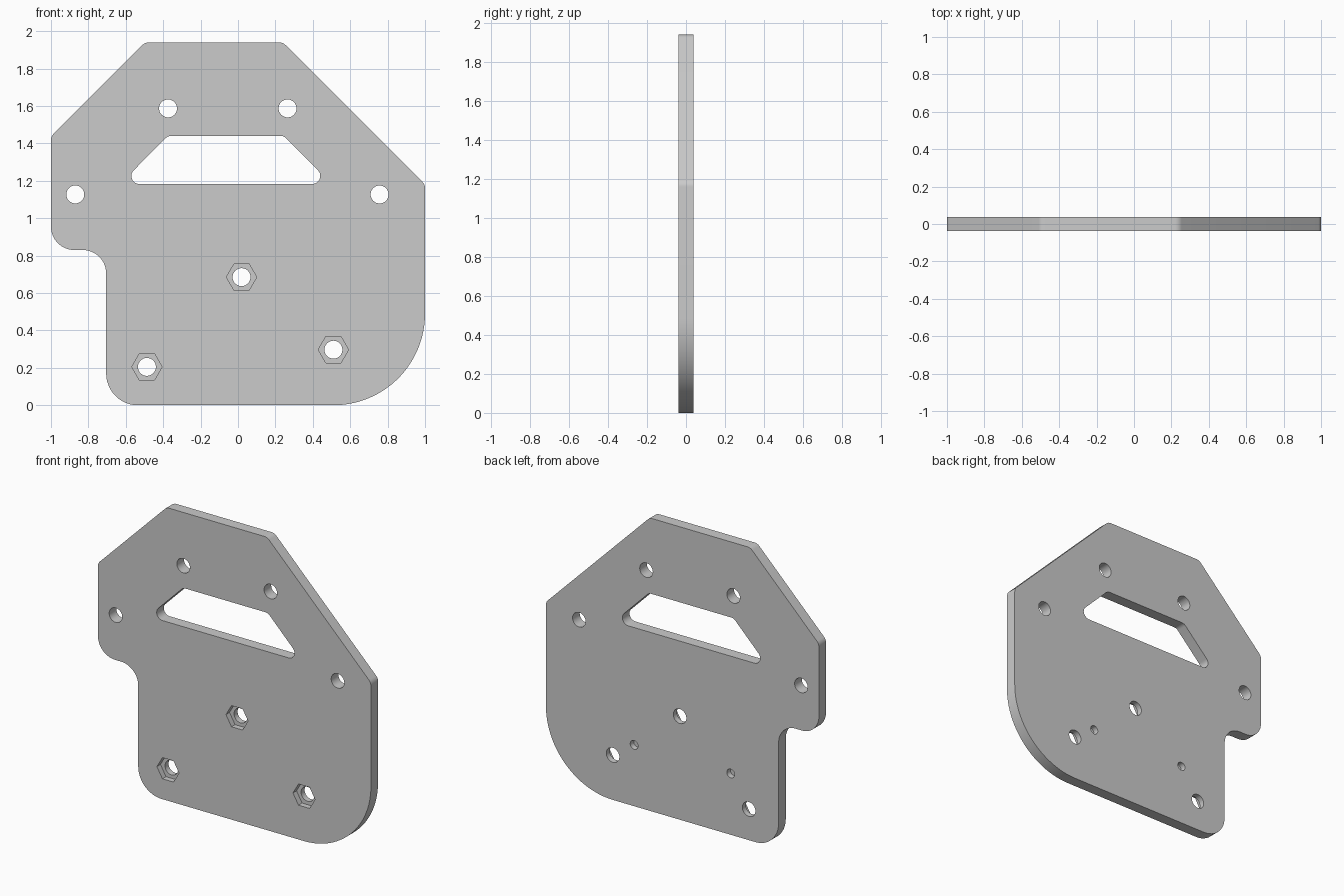
import bpy, bmesh
from math import pi, cos, sin, tan, ceil
from mathutils import Vector

if "Cube" in bpy.data.objects:
    bpy.data.objects.remove(bpy.data.objects["Cube"])

HALF = 0.0375   # half the plate thickness


def rounded(corners):
    """Turn (x, z, radius) corners into a filleted polygon."""
    pts, n = [], len(corners)
    for i, (x, z, r) in enumerate(corners):
        p = Vector((x, z))
        a = (Vector(corners[i - 1][:2]) - p).normalized()
        b = (Vector(corners[(i + 1) % n][:2]) - p).normalized()
        half = a.angle(b) / 2
        centre = p + (a + b).normalized() * (r / sin(half))
        start = p + a * (r / tan(half)) - centre
        end = p + b * (r / tan(half)) - centre
        sweep = start.angle(end)
        steps = max(4, ceil(sweep * (12 if r < 0.3 else 24) / (pi / 2)))
        for k in range(steps + 1):
            t = k / steps
            v = (start * sin((1 - t) * sweep) + end * sin(t * sweep)) / sin(sweep)
            pts.append(centre + v)
    return pts


def ring(x, z, r, n):
    return [(x + r * cos(2 * pi * k / n), z + r * sin(2 * pi * k / n)) for k in range(n)]


def prism(name, pts, y0, y1):
    bm = bmesh.new()
    face = bm.faces.new([bm.verts.new((x, y0, z)) for x, z in pts])
    top = bmesh.ops.extrude_face_region(bm, geom=[face])["geom"]
    bmesh.ops.translate(bm, vec=(0, y1 - y0, 0),
                        verts=[e for e in top if isinstance(e, bmesh.types.BMVert)])
    bmesh.ops.recalc_face_normals(bm, faces=bm.faces)
    mesh = bpy.data.meshes.new(name)
    bm.to_mesh(mesh)
    bm.free()
    ob = bpy.data.objects.new(name, mesh)
    bpy.context.collection.objects.link(ob)
    return ob


# Plate outline
plate = prism("mounting_plate", rounded([
    (-0.497, 1.94, 0.05), (0.24, 1.94, 0.05), (1, 1.18, 0.05), (1, 0, 0.49),
    (-0.705, 0, 0.17), (-0.705, 0.83, 0.125), (-1, 0.83, 0.125), (-1, 1.437, 0.05)]),
    -HALF, HALF)

# Handle window
cutters = [prism("window_cutter", rounded([
    (-0.375, 1.44, 0.043), (0.245, 1.44, 0.043),
    (0.5, 1.183, 0.043), (-0.63, 1.183, 0.043)]), -0.1, 0.1)]

# Through holes, the lower three with hexagonal nut pockets on the front
upper = [(-0.374, 1.587), (0.265, 1.587), (-0.87, 1.127), (0.757, 1.127)]
nuts = [(0.019, 0.685), (0.51, 0.297), (-0.487, 0.205)]
for x, z in upper + nuts:
    cutters.append(prism("hole_cutter", ring(x, z, 0.048, 32), -0.1, 0.1))
for x, z in nuts:
    cutters.append(prism("nut_pocket_cutter", ring(x, z, 0.081, 6), -0.1, 0.0))

# Blind pin holes in the back
for x in (-0.354, 0.354):
    cutters.append(prism("pin_hole_cutter", ring(x, 0.406, 0.029, 24), 0.0, 0.1))

# Cut the plate and discard the cutters
bpy.context.view_layer.objects.active = plate
plate.select_set(True)
for cutter in cutters:
    cutter.hide_render = True
    cutter.select_set(False)
    mod = plate.modifiers.new("cut", 'BOOLEAN')
    mod.operation, mod.solver, mod.object = 'DIFFERENCE', 'EXACT', cutter
    bpy.ops.object.modifier_apply(modifier=mod.name)
    bpy.data.objects.remove(cutter)

bpy.ops.object.shade_smooth_by_angle(angle=pi / 6)
